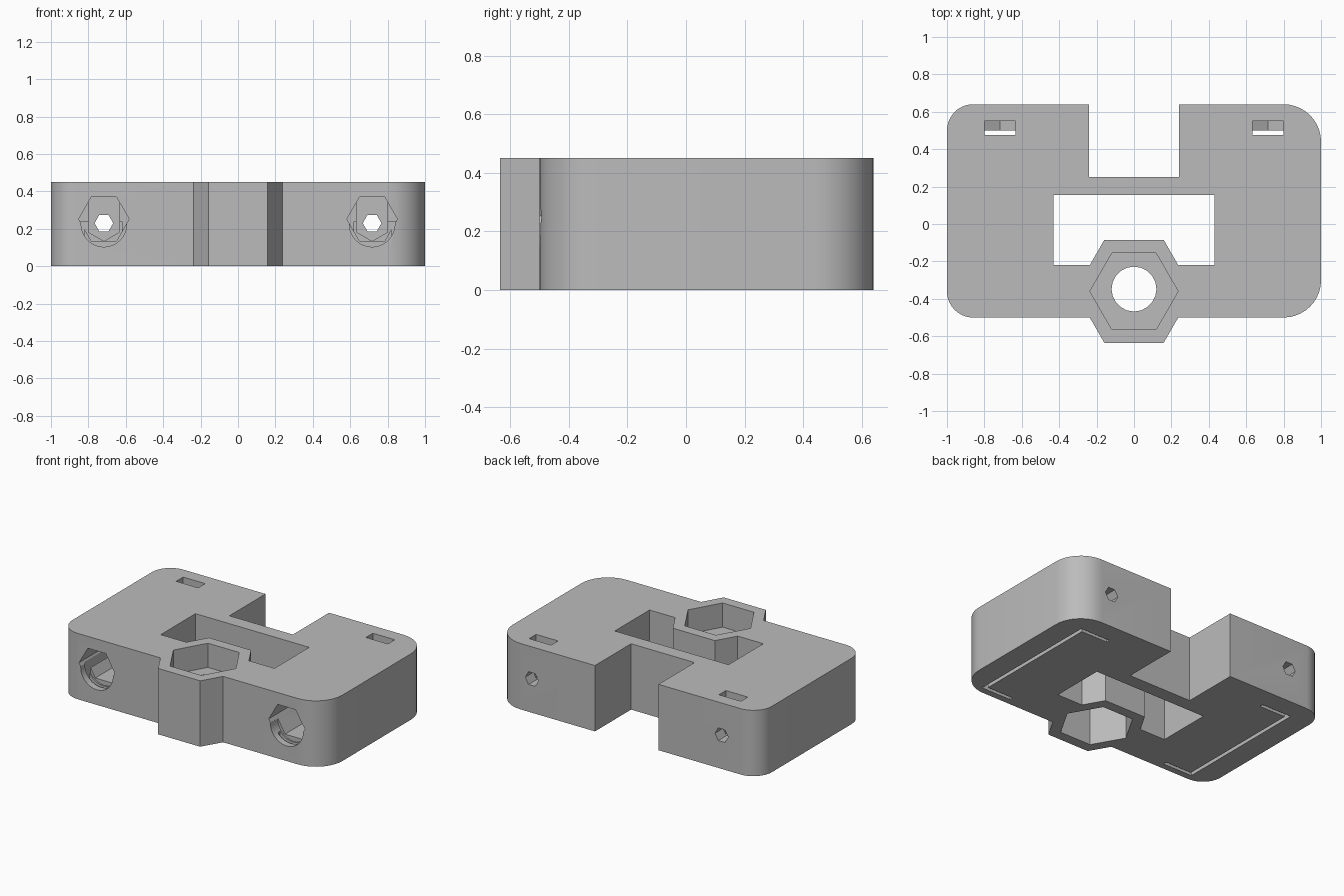
import bpy, bmesh
from math import cos, sin, pi
from mathutils import Vector

if "Cube" in bpy.data.objects:
    bpy.data.objects.remove(bpy.data.objects["Cube"])

HEIGHT = 0.45
BACK, FRONT = 0.64, -0.5
BOSS_Y = -0.36

grey = bpy.data.materials.new("light_grey")
grey.use_nodes = True
colour = (0.5, 0.5, 0.5, 1)
grey.diffuse_color = colour
grey.node_tree.nodes["Principled BSDF"].inputs["Base Color"].default_value = colour


def ring(cx, cy, radius, sides, turn=0.0):
    """Regular polygon points."""
    return [(cx + radius * cos(turn + 2 * pi * i / sides),
             cy + radius * sin(turn + 2 * pi * i / sides)) for i in range(sides)]


def corner(cx, cy, radius, start, steps=10):
    """Quarter arc points."""
    return [(cx + radius * cos(start + pi / 2 * i / steps),
             cy + radius * sin(start + pi / 2 * i / steps)) for i in range(steps + 1)]


def rect(x0, x1, y0, y1):
    return [(x0, y0), (x1, y0), (x1, y1), (x0, y1)]


def prism(name, points, start, end, axis="z"):
    """Extrude an (x, y) outline along z, or an (x, z) outline along y."""
    bm = bmesh.new()
    place = (lambda p: (p[0], p[1], start)) if axis == "z" else (lambda p: (p[0], start, p[1]))
    face = bm.faces.new([bm.verts.new(place(p)) for p in points])
    grown = bmesh.ops.extrude_face_region(bm, geom=[face])
    step = Vector((0, 0, end - start)) if axis == "z" else Vector((0, end - start, 0))
    bmesh.ops.translate(bm, vec=step,
                        verts=[g for g in grown["geom"] if isinstance(g, bmesh.types.BMVert)])
    bmesh.ops.recalc_face_normals(bm, faces=bm.faces)
    mesh = bpy.data.meshes.new(name)
    bm.to_mesh(mesh)
    bm.free()
    mesh.materials.append(grey)
    obj = bpy.data.objects.new(name, mesh)
    bpy.context.collection.objects.link(obj)
    return obj


def combine(target, tool, operation="DIFFERENCE"):
    """Apply a boolean and discard the tool."""
    tool.hide_render = True
    mod = target.modifiers.new("boolean", "BOOLEAN")
    mod.operation = operation
    mod.solver = "EXACT"
    mod.object = tool
    bpy.context.view_layer.objects.active = target
    bpy.ops.object.modifier_apply(modifier=mod.name)
    bpy.data.objects.remove(tool)


# Plate with rounded corners, larger on one side, and a notch at the back
big, small = 0.2, 0.14
outline = (corner(1 - big, FRONT + big, big, -pi / 2)
           + corner(1 - big, BACK - big, big, 0)
           + [(0.24, BACK), (0.24, 0.25), (-0.24, 0.25), (-0.24, BACK)]
           + corner(-1 + small, BACK - small, small, pi / 2)
           + corner(-1 + small, FRONT + small, small, pi))
body = prism("mount_plate", outline, 0, HEIGHT)

# Central window, then the hexagonal boss that reaches into it
combine(body, prism("window_cutter", rect(-0.43, 0.43, -0.22, 0.155), -0.1, 0.6))
combine(body, prism("boss", ring(0, BOSS_Y, 0.3175, 6), 0, HEIGHT), "UNION")

# Hexagonal pockets above and below a thin web, with a round hole through it
pocket = ring(0, BOSS_Y, 0.236, 6)
combine(body, prism("top_pocket_cutter", pocket, 0.285, 0.6))
combine(body, prism("bottom_pocket_cutter", pocket, -0.1, 0.255))
combine(body, prism("rod_hole_cutter", ring(0, -0.348, 0.12, 20), -0.1, 0.6))

for side in (-1, 1):
    x = side * 0.717
    # Round recess, hexagonal bore and small screw hole
    combine(body, prism("recess_cutter", ring(x, 0.225, 0.122, 32), -0.6, -0.42, "y"))
    combine(body, prism("bore_cutter", ring(x, 0.252, 0.135, 6), -0.6, 0.48, "y"))
    combine(body, prism("screw_cutter", ring(x, 0.23, 0.05, 6), 0.4, 0.7, "y"))
    # Nut slot with a pointed floor, open at the top
    half = 0.083
    slot = [(x - half, 0.6), (x - half, 0.182), (x, 0.134), (x + half, 0.182), (x + half, 0.6)]
    combine(body, prism("nut_slot_cutter", slot, 0.475, 0.55, "y"))
    # Thin bracket-shaped groove in the underside
    inner, outer, wide = side * 0.62, side * 0.845, 0.025
    back, front = 0.5, -0.455
    groove = [(inner, back), (outer, back), (outer, front), (inner, front),
              (inner, front + wide), (outer - side * wide, front + wide),
              (outer - side * wide, back - wide), (inner, back - wide)]
    combine(body, prism("groove_cutter", groove, -0.1, 0.24))

bpy.ops.object.select_all(action="DESELECT")
body.select_set(True)
bpy.context.view_layer.objects.active = body
bpy.ops.object.shade_smooth_by_angle(angle=pi / 6)
